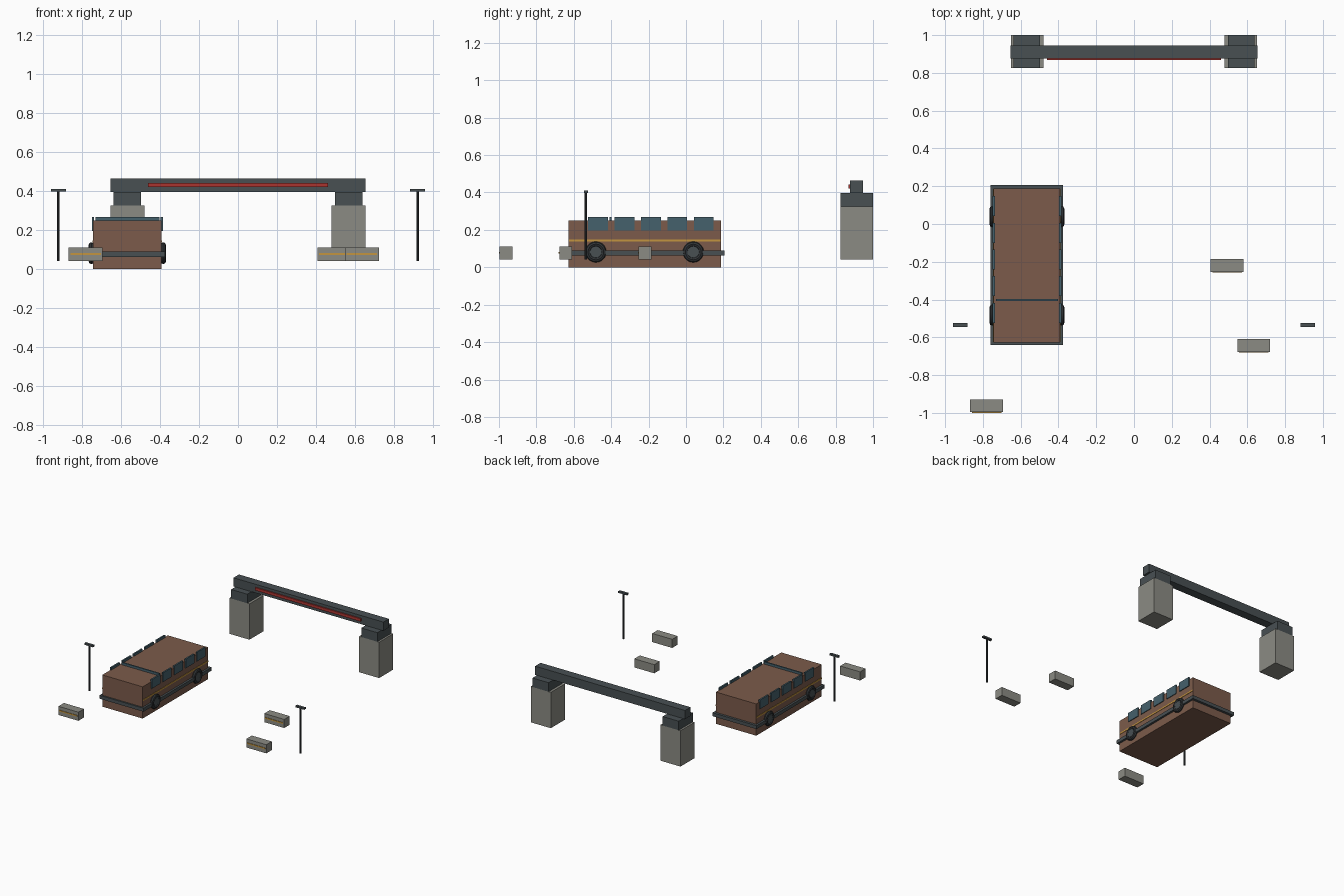
import bpy, math

if "Cube" in bpy.data.objects:
    bpy.data.objects.remove(bpy.data.objects["Cube"])


def material(name, rgb):
    m = bpy.data.materials.new(name)
    m.diffuse_color = (*rgb, 1)
    m.use_nodes = True
    m.node_tree.nodes["Principled BSDF"].inputs["Base Color"].default_value = m.diffuse_color
    return m


BROWN = material("brown", (0.20, 0.105, 0.07))
STONE = material("stone", (0.26, 0.26, 0.23))
DARK = material("dark", (0.065, 0.08, 0.086))
BLACK = material("black", (0.03, 0.034, 0.037))
GLASS = material("glass", (0.06, 0.12, 0.15))
YELLOW = material("yellow", (0.55, 0.30, 0.05))
RED = material("red", (0.40, 0.035, 0.03))


def finish(name, mat):
    o = bpy.context.object
    o.name = name
    o.data.materials.append(mat)
    return o


def box(name, x, y, z, mat):
    """Box from (min, max) ranges on each axis."""
    bpy.ops.mesh.primitive_cube_add(size=1, location=[(a + b) / 2 for a, b in (x, y, z)])
    o = finish(name, mat)
    o.scale = [b - a for a, b in (x, y, z)]
    bpy.ops.object.transform_apply(location=False, rotation=False, scale=True)
    return o


def cylinder(name, loc, r, depth, mat, rot=(0, 0, 0), sides=20):
    bpy.ops.mesh.primitive_cylinder_add(vertices=sides, radius=r, depth=depth,
                                        location=loc, rotation=rot)
    o = finish(name, mat)
    bpy.ops.object.shade_smooth_by_angle()
    return o


# Gantry: two piers with caps, a cross beam and a red light strip
for s in (-1, 1):
    px = sorted((s * 0.478, s * 0.652))
    cx = sorted((s * 0.497, s * 0.637))
    box("gantry_pier", px, (0.825, 1.0), (0.043, 0.325), STONE)
    box("gantry_cap", cx, (0.825, 1.0), (0.325, 0.396), DARK)
box("gantry_beam", (-0.653, 0.653), (0.877, 0.945), (0.396, 0.464), DARK)
box("gantry_strip", (-0.46, 0.46), (0.868, 0.878), (0.42, 0.442), RED)

# Bus body with bumper belt and front window bar
BX, HW = -0.567, 0.176
box("bus_body", (BX - HW, BX + HW), (-0.628, 0.187), (0, 0.25), BROWN)
box("bus_belt", (BX - 0.192, BX + 0.192), (-0.64, 0.206), (0.063, 0.09), DARK)
box("bus_window_bar", (BX - 0.164, BX + 0.164), (-0.408, -0.397), (0.19, 0.268), GLASS)

# Bus sides: stripe, windows and wheels
for s in (-1, 1):
    sx = BX + s * HW
    box("bus_stripe", (sx - 0.003, sx + 0.003), (-0.626, 0.185), (0.137, 0.148), YELLOW)
    for i in range(5):
        y = -0.470 + 0.1412 * i
        box("bus_window", (sx - 0.006, sx + 0.006), (y - 0.053, y + 0.053), (0.196, 0.268), GLASS)
    for y in (-0.482, 0.039):
        wx = BX + s * 0.184
        bpy.ops.mesh.primitive_torus_add(major_segments=20, minor_segments=8,
                                         major_radius=0.042, minor_radius=0.014,
                                         location=(wx, y, 0.082),
                                         rotation=(0, math.pi / 2, 0))
        finish("bus_wheel", BLACK)
        bpy.ops.object.shade_smooth_by_angle()
        cylinder("bus_hub", (wx, y, 0.082), 0.031, 0.02, DARK, (0, math.pi / 2, 0))

# Lamp posts
for s in (-1, 1):
    x = s * 0.92
    cylinder("lamp_pole", (x, -0.535, 0.221), 0.007, 0.358, BLACK, sides=10)
    box("lamp_head", (x - 0.038, x + 0.038), (-0.545, -0.525), (0.398, 0.411), DARK)

# Road barrier blocks with a yellow front stripe
for x, y in ((-0.78, -0.962), (0.493, -0.219), (0.634, -0.643)):
    box("barrier", (x - 0.087, x + 0.087), (y - 0.034, y + 0.034), (0.042, 0.11), STONE)
    box("barrier_stripe", (x - 0.078, x + 0.078), (y - 0.038, y - 0.033), (0.073, 0.083), YELLOW)
